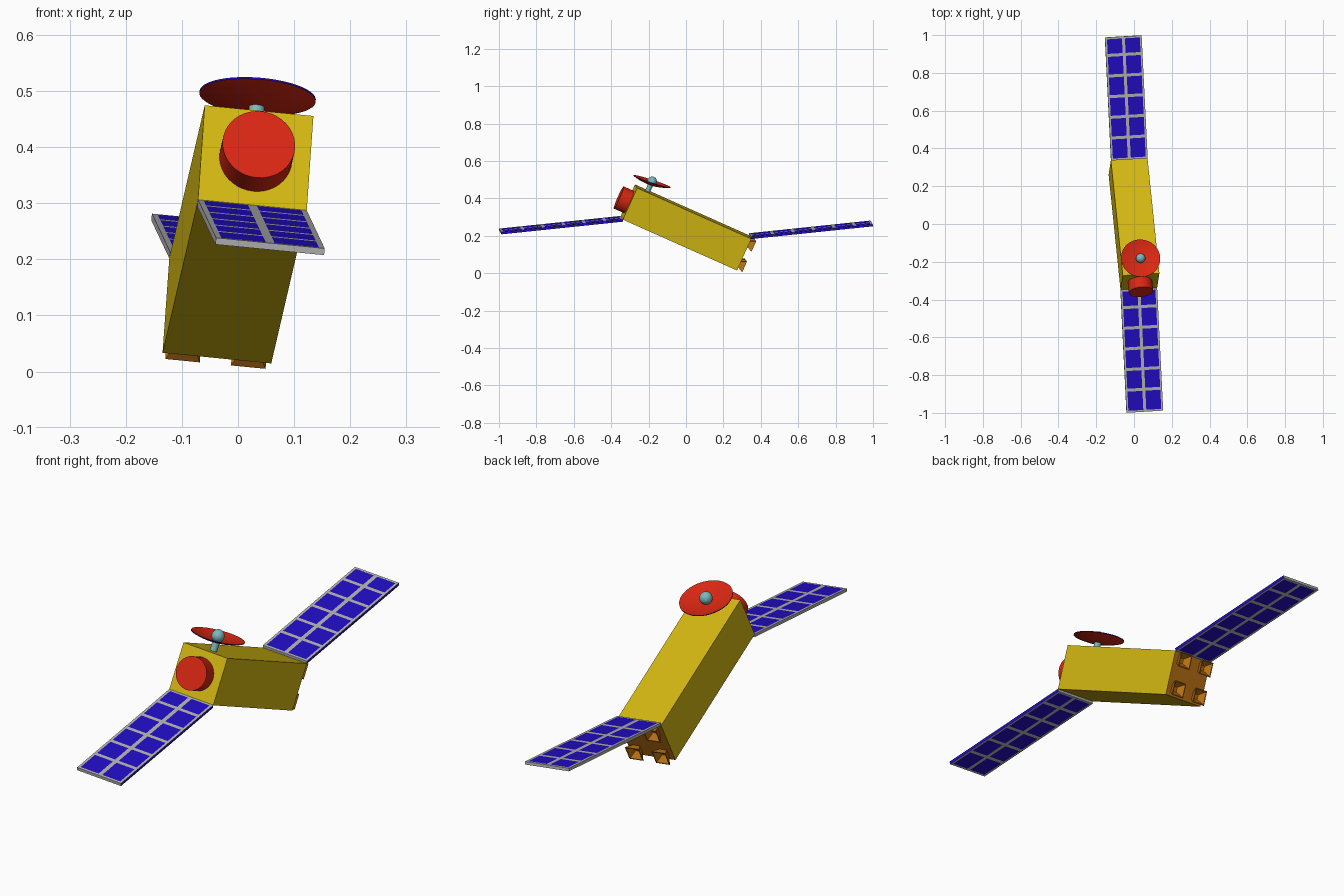
import bpy, bmesh, math
from mathutils import Matrix, Vector

cube = bpy.data.objects.get("Cube")
if cube:
    bpy.data.objects.remove(cube, do_unlink=True)


def material(name, rgb):
    m = bpy.data.materials.new(name)
    m.use_nodes = True
    m.diffuse_color = (*rgb, 1)
    m.node_tree.nodes["Principled BSDF"].inputs["Base Color"].default_value = (*rgb, 1)
    return m


yellow = material("yellow foil", (0.66, 0.48, 0.006))
red = material("red", (0.70, 0.02, 0.006))
blue = material("solar blue", (0.016, 0.004, 0.55))
grey = material("frame grey", (0.46, 0.46, 0.46))
orange = material("engine orange", (0.50, 0.17, 0.007))
teal = material("pale teal", (0.20, 0.48, 0.51))

# Tilted body frame: x across, y along the body towards the engines, z up
along = Vector((-0.094, 0.909, -0.405)).normalized()
across = Vector((0.9935, 0.058, -0.097))
across = (across - along * across.dot(along)).normalized()
up = across.cross(along)
FRAME = Matrix.Translation((0, 0, 0.2445)) @ Matrix((across, along, up)).transposed().to_4x4()

WIDTH, LENGTH, HEIGHT = 0.195, 0.671, 0.186
HW, HL, HH = WIDTH / 2, LENGTH / 2, HEIGHT / 2


def place(name, bm, mats, local=Matrix(), smooth=False):
    mesh = bpy.data.meshes.new(name)
    bm.to_mesh(mesh)
    bm.free()
    for m in mats:
        mesh.materials.append(m)
    ob = bpy.data.objects.new(name, mesh)
    bpy.context.collection.objects.link(ob)
    ob.matrix_world = FRAME @ local
    if smooth:
        bpy.ops.object.select_all(action="DESELECT")
        ob.select_set(True)
        bpy.context.view_layer.objects.active = ob
        bpy.ops.object.shade_smooth_by_angle(angle=math.radians(35))
    return ob


def cylinder(name, radius, depth, mat, local):
    bm = bmesh.new()
    bmesh.ops.create_cone(bm, cap_ends=True, segments=40, radius1=radius,
                          radius2=radius, depth=depth)
    place(name, bm, [mat], local, smooth=True)


# Main body, with the engine end in orange
bm = bmesh.new()
bmesh.ops.create_cube(bm, size=1, matrix=Matrix.Diagonal((WIDTH, LENGTH, HEIGHT, 1)))
bm.normal_update()
for f in bm.faces:
    f.material_index = 1 if f.normal.y > 0.9 else 0
place("body", bm, [yellow, orange])

# Round nose drum
cylinder("nose_drum", 0.065, 0.06, red,
         Matrix.Translation((0, -HL - 0.03, 0)) @ Matrix.Rotation(math.pi / 2, 4, "X"))


# Flared, hollow square engine nozzles
def nozzle(name, x, z):
    rings = [(0.016, 0), (0.031, 0.03), (0.027, 0.03), (0.010, 0.004)]
    bm = bmesh.new()
    loops = [[bm.verts.new((sx * r, y, sz * r))
              for sx, sz in ((-1, -1), (1, -1), (1, 1), (-1, 1))] for r, y in rings]
    for a, b in zip(loops, loops[1:]):
        for i in range(4):
            j = (i + 1) % 4
            bm.faces.new((a[i], a[j], b[j], b[i]))
    bm.faces.new(loops[0])
    bm.faces.new(loops[-1])
    bmesh.ops.recalc_face_normals(bm, faces=bm.faces)
    place(name, bm, [orange], Matrix.Translation((x, HL, z)))


for side, x in (("left", 0.059), ("right", -0.059)):
    for level, z in (("upper", 0.06), ("lower", -0.06)):
        nozzle(f"{level}_{side}_nozzle", x, z)


# Solar panels: a slab divided into two columns and six rows of cells
PANEL, THICK, PITCH, BAR = 0.655, 0.012, 0.11, 0.008


def solar_panel(name, local):
    xs = [-HW, -HW + 0.01, -BAR, BAR, HW - 0.01, HW]
    half = PANEL / 2
    ys = [-half, -half + 0.01]
    for i in range(-2, 3):
        mid = i * PITCH + 0.012
        ys += [mid - BAR, mid + BAR]
    ys += [half - 0.01, half]
    bm = bmesh.new()
    grid = [[bm.verts.new((x, y, -THICK / 2)) for x in xs] for y in ys]
    for r in range(len(ys) - 1):
        for c in range(len(xs) - 1):
            f = bm.faces.new((grid[r][c], grid[r][c + 1], grid[r + 1][c + 1], grid[r + 1][c]))
            f.material_index = r % 2 and c % 2
    top = bmesh.ops.extrude_face_region(bm, geom=bm.faces[:], use_keep_orig=True)
    bmesh.ops.translate(bm, vec=(0, 0, THICK),
                        verts=[v for v in top["geom"] if isinstance(v, bmesh.types.BMVert)])
    bmesh.ops.recalc_face_normals(bm, faces=bm.faces)
    bm.normal_update()
    for f in bm.faces:
        if abs(f.normal.z) < 0.5:
            f.material_index = 1 if f.normal.x > 0.5 else 0
    place(name, bm, [grey, blue], local)


tilt = Matrix.Rotation(math.radians(30), 4, "X")
for name, s in (("front_solar_panel", -1), ("rear_solar_panel", 1)):
    hinge = Matrix.Translation((0, s * HL, s * 0.092))
    solar_panel(name, hinge @ tilt @ Matrix.Translation((0, s * PANEL / 2, s * THICK / 2)))

# Antenna mast, dish with a blue rim, and central ball
DISH_Y, DISH_Z = -0.268, 0.1526
cylinder("antenna_mast", 0.014, DISH_Z - HH, teal,
         Matrix.Translation((0, DISH_Y, (DISH_Z + HH) / 2)))

dish_at = Matrix.Translation((0, DISH_Y, DISH_Z)) @ Matrix.Rotation(math.radians(6.3), 4, "X")
RADIUS, DEPTH, STEPS, SEGS = 0.104, 0.02, 6, 48
inner = [(RADIUS * i / STEPS, DEPTH * ((i / STEPS) ** 2 - 1)) for i in range(STEPS + 1)]
profile = inner + [(r, z - 0.003) for r, z in reversed(inner)]
bm = bmesh.new()
verts = [bm.verts.new((r, 0, z)) for r, z in profile]
edges = [bm.edges.new(pair) for pair in zip(verts, verts[1:])]
bmesh.ops.spin(bm, geom=verts + edges, cent=(0, 0, 0), axis=(0, 0, 1),
               angle=math.tau, steps=SEGS, use_merge=True)
bmesh.ops.remove_doubles(bm, verts=bm.verts, dist=0.0005)
bmesh.ops.recalc_face_normals(bm, faces=bm.faces)
bm.normal_update()
for f in bm.faces:
    f.material_index = 1 if abs(f.normal.z) < 0.3 else 0
place("antenna_dish", bm, [red, blue], dish_at, smooth=True)

bm = bmesh.new()
bmesh.ops.create_uvsphere(bm, u_segments=24, v_segments=14, radius=0.025)
place("antenna_ball", bm, [teal], dish_at, smooth=True)
